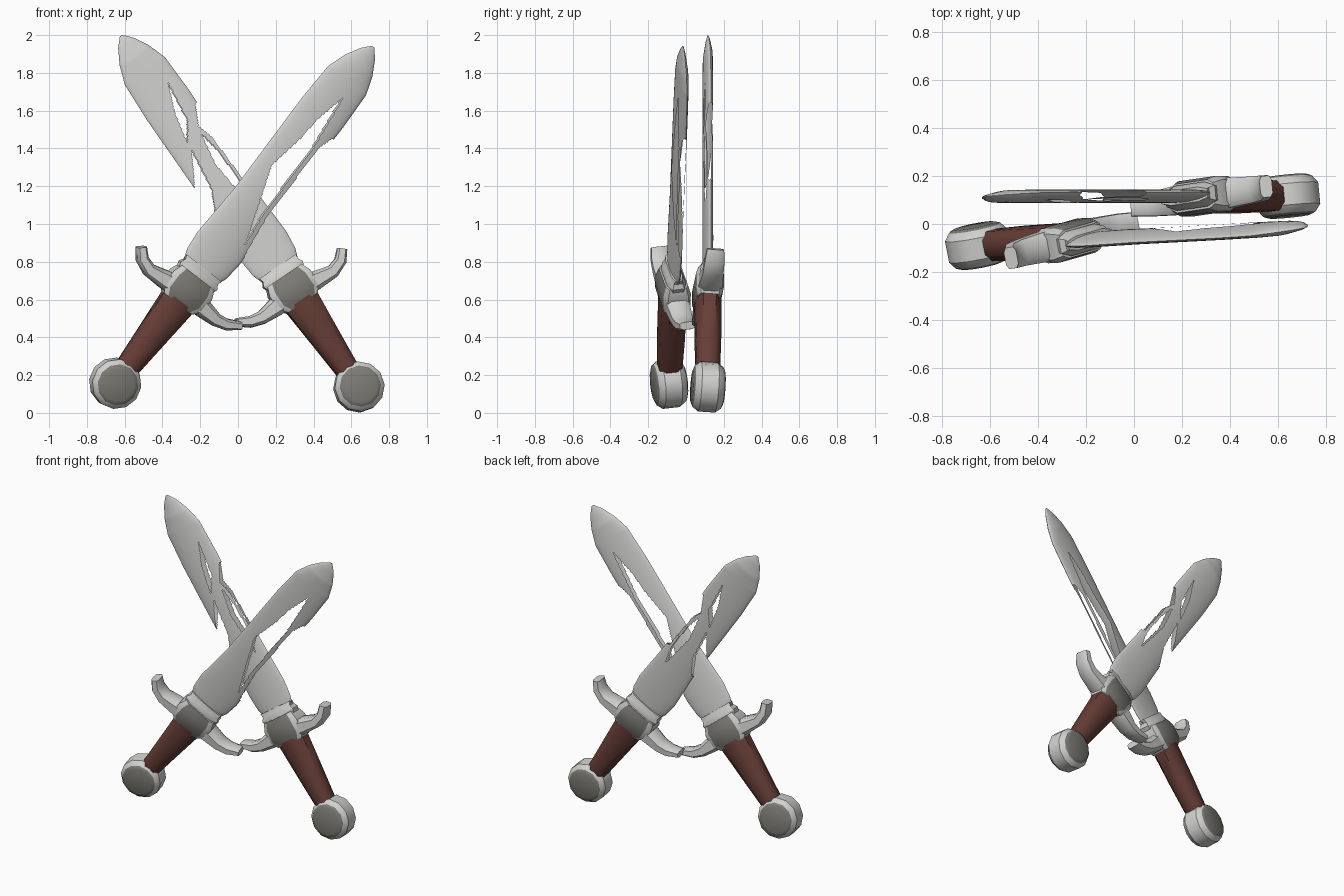
import bpy, bmesh, math
from mathutils import Matrix, Vector

if "Cube" in bpy.data.objects:
    bpy.data.objects.remove(bpy.data.objects["Cube"])


def material(name, rgb):
    m = bpy.data.materials.new(name)
    m.diffuse_color = (*rgb, 1)
    m.use_nodes = True
    m.node_tree.nodes["Principled BSDF"].inputs["Base Color"].default_value = m.diffuse_color
    return m


STEEL = material("light steel", (0.64, 0.64, 0.63))
DARK = material("dark steel", (0.21, 0.205, 0.185))
GRIP = material("brown grip", (0.135, 0.048, 0.038))


def finish(bm, name, frame, mats, angle=35, recalc=True):
    if recalc:
        bmesh.ops.recalc_face_normals(bm, faces=bm.faces)
    me = bpy.data.meshes.new(name)
    bm.to_mesh(me)
    bm.free()
    for m in mats:
        me.materials.append(m)
    for p in me.polygons:
        p.use_smooth = True
    me.set_sharp_from_angle(angle=math.radians(angle))
    ob = bpy.data.objects.new(name, me)
    ob.matrix_world = frame
    bpy.context.collection.objects.link(ob)
    return ob


def loft(rings):
    bm = bmesh.new()
    rows = [[bm.verts.new(p) for p in r] for r in rings]
    n = len(rows[0])
    for a, b in zip(rows, rows[1:]):
        for i in range(n):
            j = (i + 1) % n
            bm.faces.new((a[i], a[j], b[j], b[i]))
    bm.faces.new(rows[0])
    bm.faces.new(rows[-1])
    bmesh.ops.recalc_face_normals(bm, faces=bm.faces)
    return bm


def sweep(path, cut=0.6):
    """Chamfered box section along a path of (across, along, half width, half depth)."""
    rings = []
    for i, (x, z, h, d) in enumerate(path):
        a, b = path[max(i - 1, 0)], path[min(i + 1, len(path) - 1)]
        t = Vector((b[0] - a[0], 0, b[1] - a[1])).normalized()
        side = Vector((t.z, 0, -t.x))
        sec = [(1, cut), (cut, 1), (-cut, 1), (-1, cut), (-1, -cut), (-cut, -1), (cut, -1), (1, -cut)]
        rings.append([Vector((x, 0, z)) + side * (h * s) + Vector((0, d * e, 0)) for s, e in sec])
    return loft(rings)


def darken_flats(bm, limit):
    for f in bm.faces:
        f.material_index = int(abs(f.normal.y) > limit)


def inside(x, y, poly):
    hit = False
    for (x1, y1), (x2, y2) in zip(poly, poly[1:] + poly[:1]):
        if (y1 > y) != (y2 > y) and x < (x2 - x1) * (y - y1) / (y2 - y1) + x1:
            hit = not hit
    return hit


WIDTHS = [(0.73, 0.11), (0.80, 0.135), (0.90, 0.145), (1.2, 0.13), (1.8, 0.138), (2.02, 0.13),
          (2.12, 0.095), (2.2, 0.05), (2.246, 0.008)]


def half_width(z):
    for (a, wa), (b, wb) in zip(WIDTHS, WIDTHS[1:]):
        if z <= b:
            return wa + (wb - wa) * (z - a) / (b - a)
    return WIDTHS[-1][1]


def blade(name, frame, tears):
    """Thin lens-section blade with open tears through both sides."""
    bm = bmesh.new()
    rows, cols = 240, 44
    z0, z1 = WIDTHS[0][0], WIDTHS[-1][0]
    for s in (-1, 1):
        grid = []
        for r in range(rows + 1):
            z = z0 + (z1 - z0) * r / rows
            w = half_width(z)
            thick = 0.024 * min(1, w / 0.1)
            line = []
            for c in range(cols + 1):
                k = 2 * c / cols - 1
                line.append(bm.verts.new((k * w, s * thick * (1 - k * k) ** 0.6 if abs(k) < 1 else 0, z)))
            grid.append(line)
        for r in range(rows):
            for c in range(cols):
                q = [grid[r][c], grid[r][c + 1], grid[r + 1][c + 1], grid[r + 1][c]]
                mid = sum((v.co for v in q), Vector()) / 4
                if not any(inside(mid.z, mid.x, t) for t in tears):
                    bm.faces.new(q if s < 0 else q[::-1])
    bmesh.ops.delete(bm, geom=[v for v in bm.verts if not v.link_faces], context='VERTS')
    bmesh.ops.remove_doubles(bm, verts=bm.verts, dist=0.0002)
    finish(bm, name, frame, [STEEL], 50, recalc=False)


def sword(side, origin, tip, roll, outer, tears):
    """outer is the across-direction (+1 or -1) of the free guard end."""
    o = Vector(origin)
    u = (Vector(tip) - o).normalized()
    p = Vector((0, 1, 0)).cross(u).normalized()
    d = u.cross(p)
    p, d = p * math.cos(roll) + d * math.sin(roll), d * math.cos(roll) - p * math.sin(roll)
    frame = Matrix((p, d, u)).transposed().to_4x4()
    frame.translation = o

    # blade
    blade(side + "_blade", frame, tears)

    # pommel: bevelled disc with dark flats
    prof = [(0.088, -0.085), (0.11, -0.076), (0.133, -0.045), (0.133, 0.045), (0.11, 0.076), (0.088, 0.085)]
    n = 12
    bm = loft([[(r * math.cos(2 * math.pi * i / n), y, r * math.sin(2 * math.pi * i / n))
                for i in range(n)] for r, y in prof])
    darken_flats(bm, 0.85)
    finish(bm, side + "_pommel", frame, [STEEL, DARK])

    # grip
    finish(sweep([(0, 0.10, 0.06, 0.062), (0, 0.3, 0.076, 0.067), (0, 0.56, 0.098, 0.067)], 0.5),
           side + "_grip", frame, [GRIP], 50)

    # crossguard: free end curls up, the other end runs in to meet the other sword
    free = [(0.338, 0.655, 0.026, 0.045), (0.295, 0.608, 0.031, 0.052), (0.23, 0.584, 0.036, 0.055),
            (0.13, 0.595, 0.05, 0.062)]
    inner = [(0.13, 0.597, 0.05, 0.062), (0.22, 0.592, 0.036, 0.055), (0.285, 0.608, 0.03, 0.05),
             (0.352, 0.65, 0.02, 0.042)]
    path = [(x * outer, z, h, e) for x, z, h, e in free] + [(0, 0.61, 0.06, 0.066)]
    path += [(-x * outer, z, h, e) for x, z, h, e in inner]
    finish(sweep(path), side + "_crossguard", frame, [STEEL], 45)

    # guard block with dark front and back
    bm = sweep([(0, 0.535, 0.095, 0.062), (0, 0.58, 0.13, 0.074), (0, 0.66, 0.13, 0.074),
                (0, 0.71, 0.11, 0.06)], 0.75)
    darken_flats(bm, 0.9)
    finish(bm, side + "_guard_block", frame, [STEEL, DARK])

    # collar at the blade root
    finish(sweep([(0, 0.69, 0.115, 0.05), (0, 0.72, 0.125, 0.052), (0, 0.745, 0.112, 0.04),
                  (0, 0.77, 0.118, 0.03)]), side + "_collar", frame, [STEEL])


# front sword: grip at lower left, tears given as (along, across) outlines
sword("front_sword", (-0.65, -0.09, 0.157), (0.72, -0.014, 1.945), 0.22, -1, [
    [(1.94, 0.035), (1.76, -0.005), (1.62, -0.015), (1.42, -0.05), (1.0, 0.1), (1.2, 0.075), (1.6, 0.075)],
    [(1.73, 0.126), (1.65, 0.1), (1.2, 0.1), (0.95, 0.135), (0.95, 0.2), (1.73, 0.2)]])

# back sword: grip at lower right
sword("back_sword", (0.64, 0.116, 0.137), (-0.62, 0.115, 1.998), 0.12, 1, [
    [(1.9, 0.065), (1.75, 0.005), (1.58, -0.03), (1.68, 0.04)],
    [(1.73, 0.125), (1.62, 0.07), (1.54, 0.095), (1.25, 0.11), (1.2, 0.2), (1.73, 0.2)],
    [(1.58, 0.06), (1.4, 0.03), (1.12, 0.06), (1.25, 0.09), (1.45, 0.085)],
    [(1.54, -0.03), (1.36, -0.13), (1.36, -0.2), (1.2, -0.2), (1.18, -0.12), (1.3, -0.06)]])
